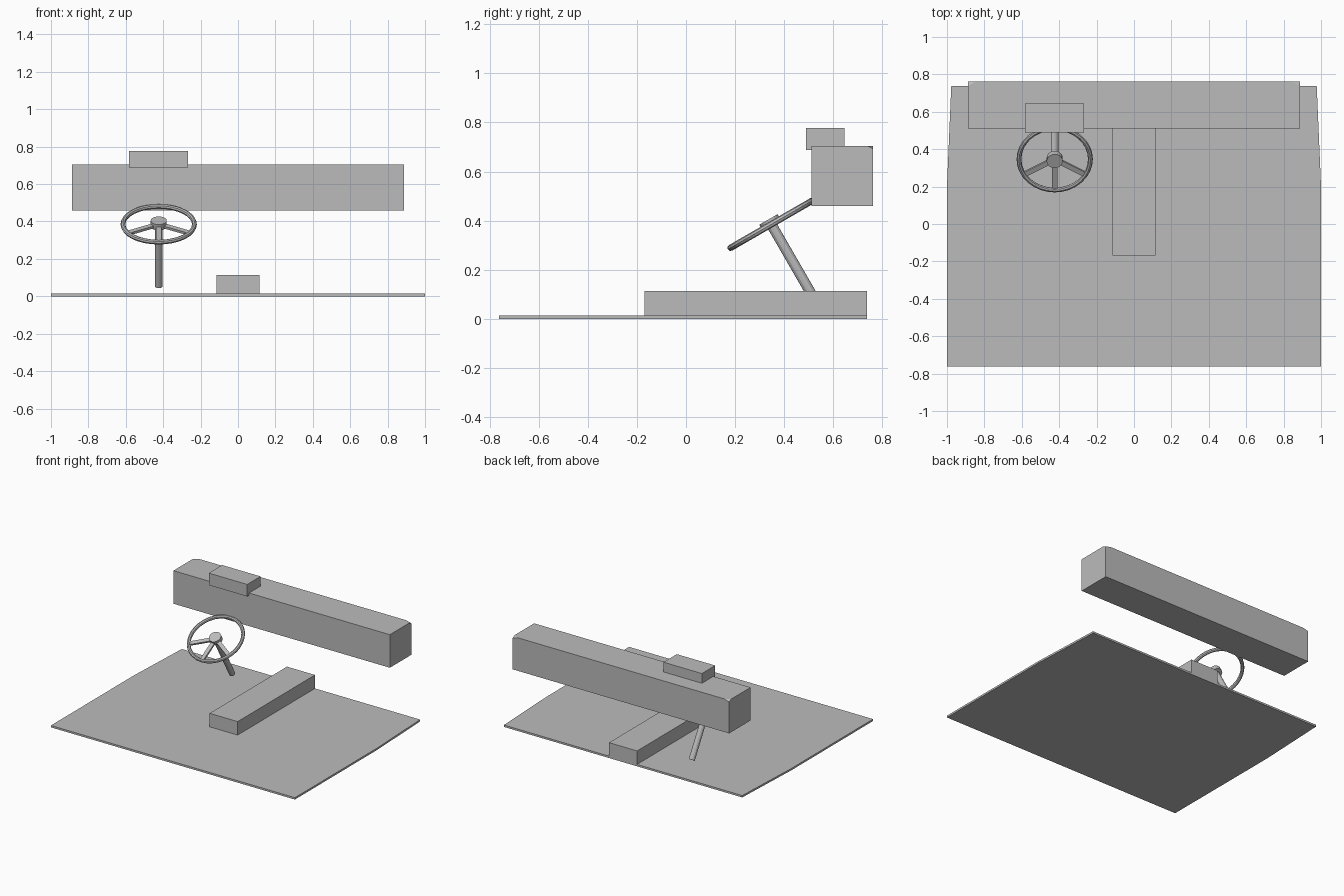
import bpy, bmesh, math
from mathutils import Matrix, Vector

if "Cube" in bpy.data.objects:
    bpy.data.objects.remove(bpy.data.objects["Cube"])

grey = bpy.data.materials.new("plain grey")
grey.diffuse_color = (0.5, 0.5, 0.5, 1)
grey.use_nodes = True
grey.node_tree.nodes["Principled BSDF"].inputs["Base Color"].default_value = grey.diffuse_color


def finish(name, bm, matrix=None):
    if matrix:
        bmesh.ops.transform(bm, matrix=matrix, verts=bm.verts)
    bmesh.ops.recalc_face_normals(bm, faces=bm.faces)
    me = bpy.data.meshes.new(name)
    bm.to_mesh(me)
    bm.free()
    me.materials.append(grey)
    ob = bpy.data.objects.new(name, me)
    bpy.context.collection.objects.link(ob)
    return ob


def box_bm(lo, hi):
    bm = bmesh.new()
    bmesh.ops.create_cube(bm, size=1)
    lo, hi = Vector(lo), Vector(hi)
    for v in bm.verts:
        v.co = [(a + b) / 2 + c * (b - a) for a, b, c in zip(lo, hi, v.co)]
    return bm


def cylinder(name, radius, z0, z1, sides, matrix):
    bm = bmesh.new()
    bmesh.ops.create_cone(bm, cap_ends=True, segments=sides, radius1=radius,
                          radius2=radius, depth=z1 - z0,
                          matrix=Matrix.Translation((0, 0, (z0 + z1) / 2)))
    return finish(name, bm, matrix)


# Floor: thin plate, slightly narrower towards the dashboard
outline = [(-1, -0.762), (1, -0.762), (1, 0.2), (0.977, 0.737), (-0.977, 0.737), (-1, 0.2)]
bm = bmesh.new()
face = bm.faces.new([bm.verts.new((x, y, 0)) for x, y in outline])
ext = bmesh.ops.extrude_face_region(bm, geom=[face])
for v in ext["geom"]:
    if isinstance(v, bmesh.types.BMVert):
        v.co.z = 0.014
finish("floor", bm)

# Centre tunnel
finish("centre_tunnel", box_bm((-0.115, -0.168, 0.008), (0.115, 0.737, 0.114)))

# Dashboard with its two upper rear corners clipped
bm = box_bm((-0.887, 0.511, 0.46), (0.887, 0.762, 0.705))
for s in (-1, 1):
    normal = Vector((s / 0.04, 1 / 0.025, 1 / 0.012))
    cut = bmesh.ops.bisect_plane(bm, geom=bm.verts[:] + bm.edges[:] + bm.faces[:],
                                 plane_co=(s * 0.847, 0.762, 0.705),
                                 plane_no=normal, clear_outer=True)
    rim = [e for e in bm.edges if e.is_boundary]
    bmesh.ops.holes_fill(bm, edges=rim, sides=0)
finish("dashboard", bm)

# Instrument binnacle
finish("instrument_binnacle", box_bm((-0.582, 0.489, 0.688), (-0.267, 0.645, 0.777)))

# Steering assembly frame: local z is the column axis, tilted towards the driver
tilt = Matrix.Translation((-0.424, 0.347, 0.385)) @ Matrix.Rotation(math.radians(30), 4, 'X')

# Steering wheel rim
R, r, N, M = 0.191, 0.013, 32, 8
bm = bmesh.new()
rings = []
for i in range(N):
    a = 2 * math.pi * i / N
    ring = []
    for j in range(M):
        b = 2 * math.pi * j / M
        d = R + r * math.cos(b)
        ring.append(bm.verts.new((d * math.cos(a), d * math.sin(a), r * math.sin(b))))
    rings.append(ring)
for i in range(N):
    p, q = rings[i], rings[(i + 1) % N]
    for j in range(M):
        k = (j + 1) % M
        bm.faces.new((p[j], q[j], q[k], p[k]))
finish("steering_wheel_rim", bm, tilt)

# Three spokes, hub and column
for n, deg in enumerate((210, 270, 330)):
    finish(f"steering_spoke_{n + 1}", box_bm((0.02, -0.014, -0.007), (0.188, 0.014, 0.007)),
           tilt @ Matrix.Rotation(math.radians(deg), 4, 'Z'))
cylinder("steering_hub", 0.043, -0.013, 0.023, 20, tilt)
cylinder("steering_column", 0.021, -0.382, 0, 12, tilt)
